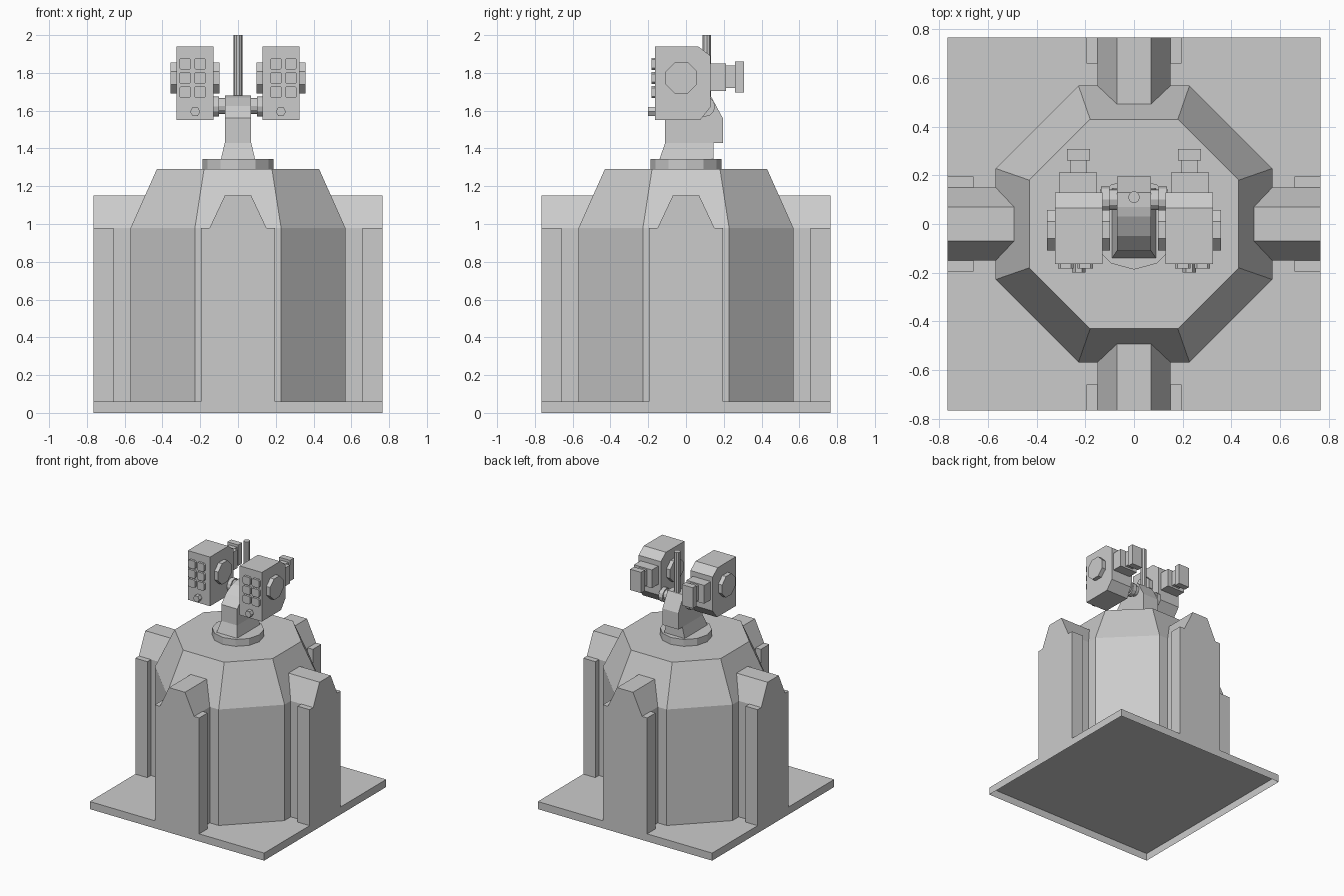
import bpy, bmesh
from math import sin, cos, pi
from mathutils import Matrix

if "Cube" in bpy.data.objects:
    bpy.data.objects.remove(bpy.data.objects["Cube"])


def loft(name, rings, bottom=True):
    """Skin a stack of equal-length rings of 3D points and cap the ends."""
    bm = bmesh.new()
    rs = [[bm.verts.new(p) for p in r] for r in rings]
    n = len(rs[0])
    for a, b in zip(rs, rs[1:]):
        for i in range(n):
            j = (i + 1) % n
            bm.faces.new((a[i], a[j], b[j], b[i]))
    bm.faces.new(rs[-1])
    if bottom:
        bm.faces.new(rs[0][::-1])
    bmesh.ops.recalc_face_normals(bm, faces=bm.faces)
    if not bottom and max(bm.faces, key=lambda f: f.calc_center_median().z).normal.z < 0:
        bmesh.ops.reverse_faces(bm, faces=bm.faces)
    me = bpy.data.meshes.new(name)
    bm.to_mesh(me)
    bm.free()
    ob = bpy.data.objects.new(name, me)
    bpy.context.collection.objects.link(ob)
    return ob


def prism(name, pts, axis, a, b):
    """Extrude a 2D profile along x, y or z from a to b."""
    put = {'x': lambda u, v, t: (t, u, v),
           'y': lambda u, v, t: (u, t, v),
           'z': lambda u, v, t: (u, v, t)}[axis]
    return loft(name, [[put(u, v, t) for u, v in pts] for t in (a, b)])


def rect(u0, u1, v0, v1):
    return [(u0, v0), (u1, v0), (u1, v1), (u0, v1)]


def box(name, x0, x1, y0, y1, z0, z1):
    return prism(name, rect(x0, x1, y0, y1), 'z', z0, z1)


def ngon(n, r, cu=0, cv=0, turn=0):
    return [(cu + r * cos(2 * pi * (i + turn) / n), cv + r * sin(2 * pi * (i + turn) / n))
            for i in range(n)]


def chamfered(cu, cv, h, c):
    """Square with cut corners."""
    k = h - c
    return [(cu + u, cv + v) for u, v in
            ((-k, -h), (k, -h), (h, -k), (h, k), (k, h), (-k, h), (-h, k), (-h, -k))]


def at(pts, z):
    return [(x, y, z) for x, y in pts]


# base plate, open underneath
plate = rect(-.765, .765, -.765, .765)
loft('base_plate', [at(plate, 0), at(plate, .06)], bottom=False)

# eight-sided tower body with tapered shoulder
outer = chamfered(0, 0, .568, .34)
inner = chamfered(0, 0, .43, .25)
loft('tower_body', [at(outer, .06), at(outer, .98), at(inner, 1.29)])

# four buttresses with side fins
profile = [(-.15, .06), (.15, .06), (.15, .98), (.07, 1.15), (-.07, 1.15), (-.15, .98)]
for k in range(4):
    parts = [prism('buttress', profile, 'y', -.765, -.48)]
    for s in (-1, 1):
        parts.append(box('buttress_fin', *sorted((s * .15, s * .195)), -.765, -.66, .06, .98))
    for p in parts:
        p.data.transform(Matrix.Rotation(k * pi / 2, 4, 'Z'))

# turntable and neck
prism('turntable', ngon(12, .187), 'z', 1.29, 1.345)
loft('neck_foot', [at(rect(-.09, .09, -.14, .145), 1.345),
                   at(rect(-.07, .07, -.11, .145), 1.43)])
prism('neck', [(-.11, 1.43), (-.11, 1.56), (-.05, 1.625), (.03, 1.67), (.07, 1.68),
               (.13, 1.68), (.195, 1.56), (.195, 1.43)], 'x', -.07, .07)
prism('antenna', ngon(10, .024, 0, .11), 'z', 1.66, 2.0)

# twin launcher pods: built on +x, mirrored to -x
pods = [
    prism('pod_axle', ngon(12, .042, .1, 1.625), 'x', .06, .14),
    prism('pod_axle_collar', ngon(12, .054, .1, 1.622), 'x', .1, .135),
    prism('pod_body', [(-.165, 1.55), (.075, 1.55), (.13, 1.62), (.13, 1.89),
                       (.065, 1.94), (-.165, 1.94)], 'x', .13, .325),
    prism('pod_outer_disc', ngon(8, .09, -.025, 1.773, .5), 'x', .325, .358),
    prism('pod_inner_disc', ngon(8, .09, -.025, 1.773, .5), 'x', .098, .13),
    box('pod_rear_block', .152, .308, .13, .212, 1.705, 1.85),
    box('pod_rear_stem', .192, .26, .212, .26, 1.72, 1.84),
    box('pod_rear_cap', .18, .275, .26, .308, 1.695, 1.86),
    prism('pod_sensor', ngon(6, .027, .227, 1.595), 'y', -.2, -.165),
]
for cx in (.201, .28):
    for cz in (1.848, 1.773, 1.698):
        pods.append(prism('pod_tube_cover', chamfered(cx, cz, .032, .01), 'y', -.183, -.165))
for p in pods:
    m = p.modifiers.new('mirror', 'MIRROR')
    m.use_axis = (True, False, False)
    m.use_mirror_merge = False
